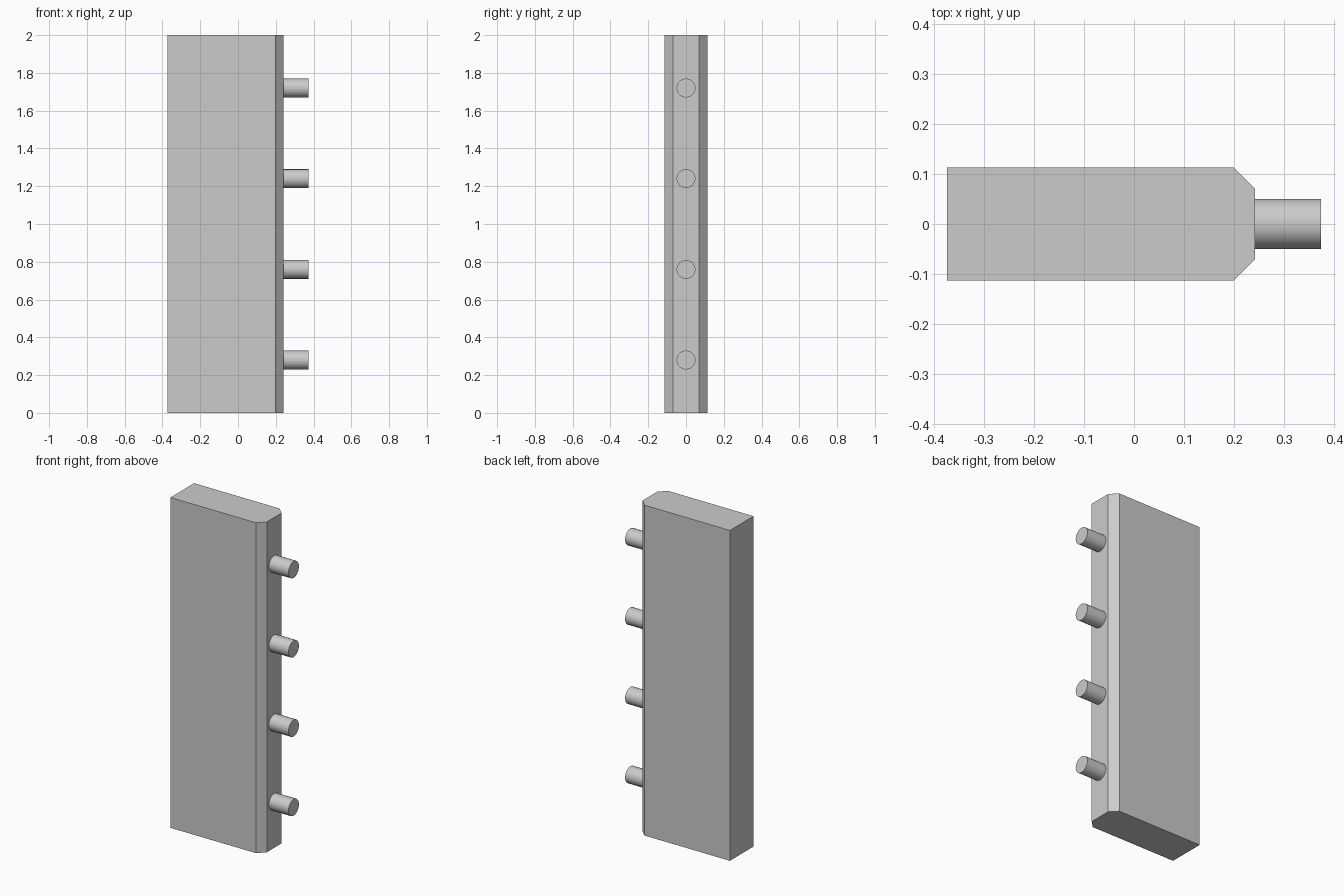
import bpy, bmesh, math

if "Cube" in bpy.data.objects:
    bpy.data.objects.remove(bpy.data.objects["Cube"])

HEIGHT = 2.0
FACE_X = 0.242      # edge face that carries the dowels
END_X = 0.373       # dowel tips


def add_object(name, bm):
    bmesh.ops.recalc_face_normals(bm, faces=bm.faces)
    mesh = bpy.data.meshes.new(name)
    bm.to_mesh(mesh)
    bm.free()
    obj = bpy.data.objects.new(name, mesh)
    bpy.context.collection.objects.link(obj)
    return obj


# Board: half outline mirrored across y, extruded upward
half = [(-0.373, 0.113), (0.199, 0.113), (FACE_X, 0.07)]
outline = half + [(x, -y) for x, y in reversed(half)]
bm = bmesh.new()
base = bm.faces.new([bm.verts.new((x, y, 0)) for x, y in outline])
top = bmesh.ops.extrude_face_region(bm, geom=[base], use_keep_orig=True)["geom"]
bmesh.ops.translate(bm, vec=(0, 0, HEIGHT),
                    verts=[v for v in top if isinstance(v, bmesh.types.BMVert)])
add_object("board", bm)

# Dowels: four evenly spaced pegs along the bevelled edge
INSET = 0.01
length = END_X - FACE_X + INSET
for i in range(4):
    bpy.ops.mesh.primitive_cylinder_add(
        vertices=24, radius=0.05, depth=length,
        location=(END_X - length / 2, 0, 0.28 + 0.48 * i),
        rotation=(0, math.pi / 2, 0))
    dowel = bpy.context.object
    dowel.name = f"dowel_{i + 1}"
    bpy.ops.object.shade_smooth_by_angle(angle=math.radians(30))
